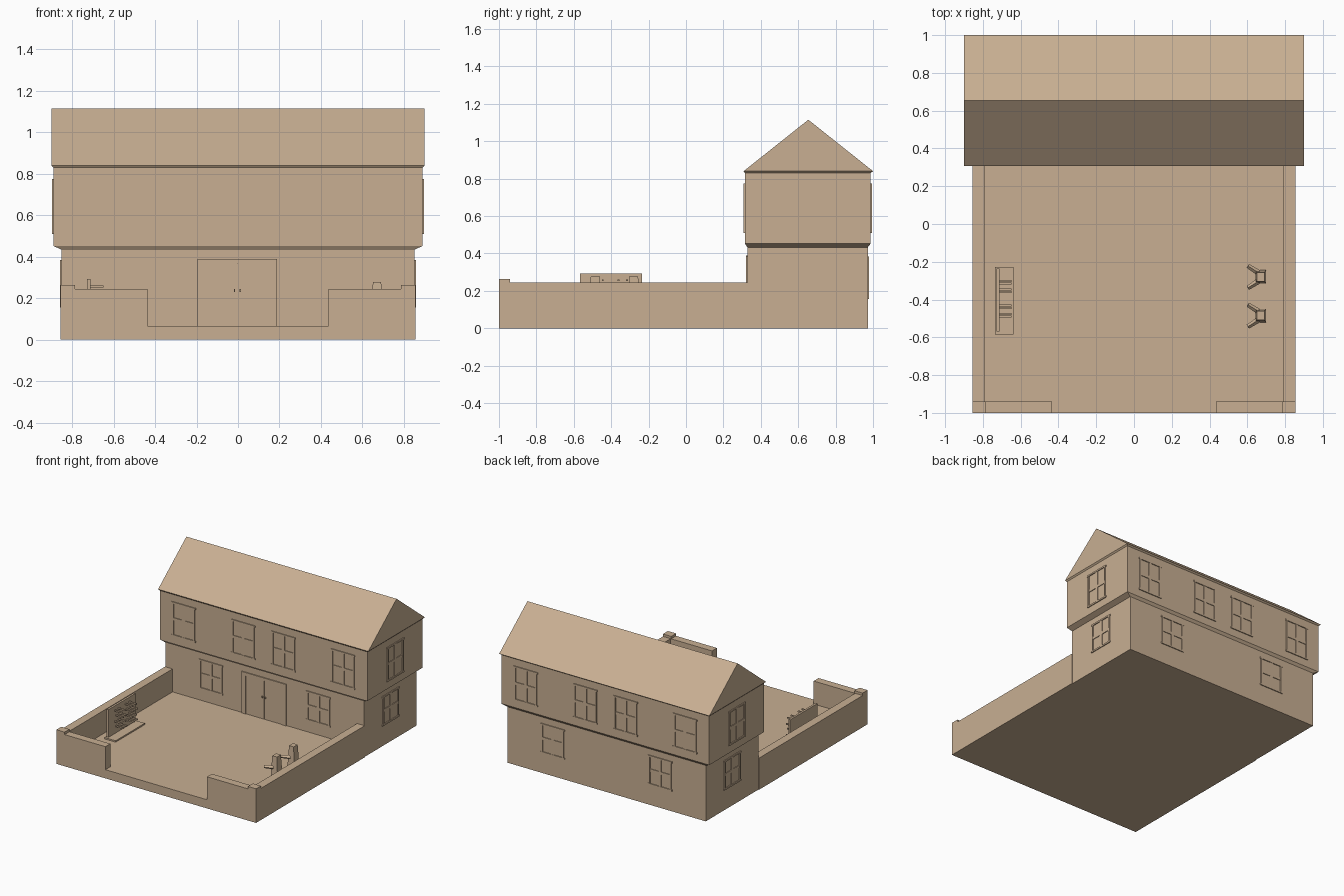
import bpy, bmesh, math
from mathutils import Matrix, Vector

if "Cube" in bpy.data.objects:
    bpy.data.objects.remove(bpy.data.objects["Cube"])

plaster = bpy.data.materials.new("tan_plaster")
plaster.diffuse_color = (0.58, 0.43, 0.29, 1)
plaster.use_nodes = True
plaster.node_tree.nodes["Principled BSDF"].inputs["Base Color"].default_value = plaster.diffuse_color


def finish(name, bm, matrix=None):
    bmesh.ops.recalc_face_normals(bm, faces=bm.faces)
    me = bpy.data.meshes.new(name)
    bm.to_mesh(me)
    bm.free()
    me.materials.append(plaster)
    ob = bpy.data.objects.new(name, me)
    bpy.context.collection.objects.link(ob)
    if matrix:
        ob.matrix_world = matrix
    return ob


def add_box(bm, x0, x1, y0, y1, z0, z1):
    m = Matrix.Translation(((x0 + x1) / 2, (y0 + y1) / 2, (z0 + z1) / 2)) @ \
        Matrix.Diagonal((x1 - x0, y1 - y0, z1 - z0, 1))
    bmesh.ops.create_cube(bm, size=1, matrix=m)


def boxes(name, dims, matrix=None):
    bm = bmesh.new()
    for d in dims:
        add_box(bm, *d)
    return finish(name, bm, matrix)


def loft(name, rings):
    """Stack of rectangles (x0, x1, y0, y1, z), capped at both ends."""
    bm = bmesh.new()
    loops = [[bm.verts.new(p) for p in ((a, c, z), (b, c, z), (b, d, z), (a, d, z))]
             for a, b, c, d, z in rings]
    for lo, hi in zip(loops, loops[1:]):
        for i in range(4):
            j = (i + 1) % 4
            bm.faces.new((lo[i], lo[j], hi[j], hi[i]))
    bm.faces.new(loops[0][::-1])
    bm.faces.new(loops[-1])
    return finish(name, bm)


# Courtyard floor
boxes("courtyard_floor", [(-0.85, 0.85, -1, 0.33, 0, 0.067)])


# Courtyard walls: side wall, front return and corner cap on each side
def wall_side(name, s):
    def mx(a, b):
        return (min(s * a, s * b), max(s * a, s * b))
    boxes(name + "_side_wall", [(*mx(0.79, 0.855), -1, 0.33, 0, 0.245)])
    boxes(name + "_front_wall", [(*mx(0.435, 0.79), -1, -0.94, 0.06, 0.245)])
    boxes(name + "_corner_cap", [(*mx(0.785, 0.855), -1, -0.94, 0.245, 0.264)])

wall_side("left", -1)
wall_side("right", 1)

# House body: lower storey, flared overhang, upper storey, eave
loft("house_body", [(-0.85, 0.85, 0.328, 0.972, 0),
                    (-0.85, 0.85, 0.328, 0.972, 0.433),
                    (-0.89, 0.89, 0.315, 0.987, 0.452),
                    (-0.89, 0.89, 0.315, 0.987, 0.83),
                    (-0.90, 0.90, 0.308, 1.0, 0.84)])

# Gabled roof, the top edge collapsed to a ridge
roof = loft("gable_roof", [(-0.90, 0.90, 0.308, 1.0, 0.84),
                           (-0.90, 0.90, 0.654, 0.654, 1.115)])
bm = bmesh.new()
bm.from_mesh(roof.data)
bmesh.ops.remove_doubles(bm, verts=bm.verts, dist=1e-5)
bm.to_mesh(roof.data)
bm.free()


# Windows: raised frame around the opening with a cross of bars; local -y is outward
def window(name, x, y, z0, z1, angle):
    w, t, o = 0.091, 0.012, -0.007
    zm = (z0 + z1) / 2
    dims = [(-w - 0.006, -w + 0.006, o, 0.002, z0, z1),
            (w - 0.006, w + 0.006, o, 0.002, z0, z1),
            (-w - t, w + t, o, 0.002, z1, z1 + t),
            (-w - t, w + t, o, 0.002, z0 - t, z0),
            (-0.012, 0.012, o + 0.002, 0.002, z0, z1),
            (-w, -0.012, o + 0.002, 0.002, zm - 0.011, zm + 0.011),
            (0.012, w, o + 0.002, 0.002, zm - 0.011, zm + 0.011)]
    boxes(name, dims, Matrix.Translation((x, y, 0)) @ Matrix.Rotation(angle, 4, 'Z'))

LOW, HIGH = (0.168, 0.373), (0.522, 0.763)
for side, ang, yl, yh in (("front", 0, 0.328, 0.315), ("back", math.pi, 0.972, 0.987)):
    for x in (-0.685, -0.175, 0.17, 0.68):
        window(side + "_upper_window", x, yh, *HIGH, ang)
    for x in (-0.46, 0.46):
        window(side + "_lower_window", x, yl, *LOW, ang)
for side, s in (("left", -1), ("right", 1)):
    window(side + "_upper_window", s * 0.89, 0.65, *HIGH, s * math.pi / 2)
    window(side + "_lower_window", s * 0.85, 0.65, *LOW, s * math.pi / 2)

# Double door with frame and handles
boxes("door_frame", [(-0.195, -0.158, 0.32, 0.332, 0.067, 0.388),
                     (0.152, 0.187, 0.32, 0.332, 0.067, 0.388),
                     (-0.158, 0.152, 0.32, 0.332, 0.364, 0.388)])
boxes("door_leaves", [(-0.158, -0.004, 0.325, 0.332, 0.067, 0.364),
                      (-0.002, 0.152, 0.325, 0.332, 0.067, 0.364)])
boxes("door_handles", [(-0.02, -0.014, 0.315, 0.326, 0.23, 0.244),
                       (0.008, 0.014, 0.315, 0.326, 0.23, 0.244)])

# Rack: upright board on a foot plate, with staggered rows of pegs
boxes("rack_board", [(-0.728, -0.712, -0.568, -0.235, 0.067, 0.292)])
boxes("rack_foot", [(-0.735, -0.638, -0.585, -0.228, 0.067, 0.078)])
pegs = []
for row, z in enumerate((0.257, 0.215, 0.173, 0.131)):
    for y in (-0.49, -0.445, -0.36, -0.315):
        yy = y + 0.014 * (row % 2)
        pegs.append((-0.713, -0.648, yy - 0.005, yy + 0.005, z - 0.005, z + 0.005))
boxes("rack_pegs", pegs)


# Practice posts: tapered post with two arms spread toward the courtyard
def add_bar(name, a, b, r):
    a, b = Vector(a), Vector(b)
    m = Matrix.Translation((a + b) / 2) @ (b - a).to_track_quat('Z', 'Y').to_matrix().to_4x4()
    bm = bmesh.new()
    bmesh.ops.create_cone(bm, cap_ends=True, segments=4, radius1=r, radius2=r * 0.8,
                          depth=(b - a).length, matrix=m)
    finish(name, bm)

for y in (-0.28, -0.485):
    loft("practice_post", [(0.640, 0.700, y - 0.036, y + 0.036, 0.067),
                           (0.650, 0.690, y - 0.024, y + 0.024, 0.278)])
    for s in (-1, 1):
        add_bar("post_arm", (0.66, y + s * 0.022, 0.19), (0.603, y + s * 0.058, 0.195), 0.015)
